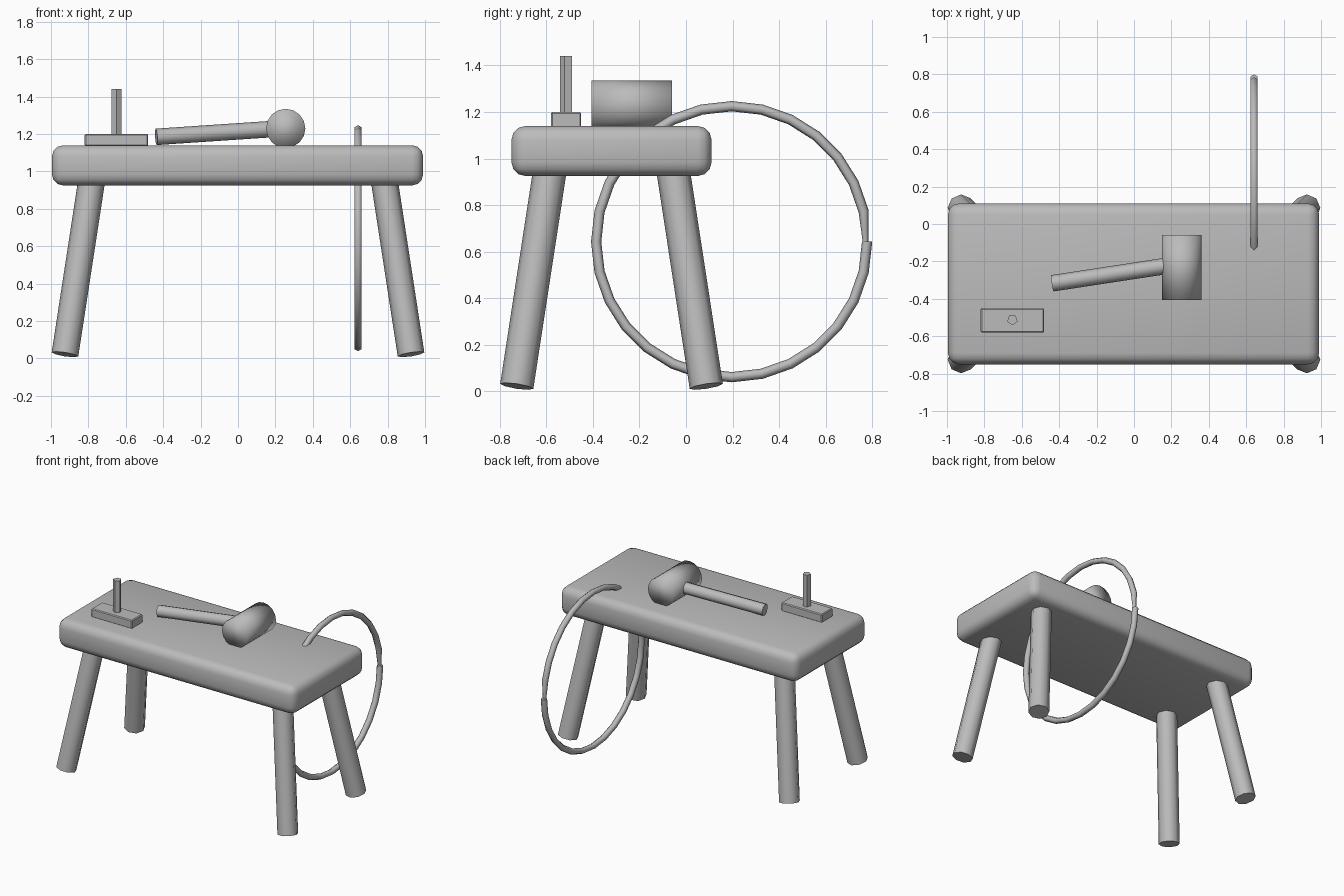
import bpy, bmesh, math
from mathutils import Vector

if "Cube" in bpy.data.objects:
    bpy.data.objects.remove(bpy.data.objects["Cube"])

grey = bpy.data.materials.new("plain_grey")
grey.diffuse_color = (0.5, 0.5, 0.5, 1)
grey.use_nodes = True
grey.node_tree.nodes["Principled BSDF"].inputs["Base Color"].default_value = grey.diffuse_color


def finish(obj, name, smooth=None):
    obj.name = name
    obj.data.materials.append(grey)
    if smooth is not None:
        bpy.ops.object.shade_smooth_by_angle(angle=math.radians(smooth))
    return obj


def box(name, lo, hi, bevel, segments, smooth=None):
    lo, hi = Vector(lo), Vector(hi)
    bpy.ops.mesh.primitive_cube_add(size=1, location=(lo + hi) / 2)
    obj = bpy.context.object
    obj.scale = hi - lo
    bpy.ops.object.transform_apply(location=False, rotation=False, scale=True)
    mod = obj.modifiers.new("rounding", 'BEVEL')
    mod.width, mod.segments = bevel, segments
    bpy.ops.object.modifier_apply(modifier=mod.name)
    return finish(obj, name, smooth)


def rod(name, a, b, radius, sides, smooth=None):
    a, b = Vector(a), Vector(b)
    bpy.ops.mesh.primitive_cylinder_add(vertices=sides, radius=radius,
                                        depth=(b - a).length, location=(a + b) / 2)
    obj = bpy.context.object
    obj.rotation_euler = (b - a).to_track_quat('Z', 'Y').to_euler()
    return finish(obj, name, smooth)


# Bench slab with softened edges
box("bench_top", (-0.995, -0.75, 0.925), (0.99, 0.11, 1.14), 0.06, 3, 60)

# Four splayed legs
for sx, side in ((-1, "left"), (1, "right")):
    for sy, end in ((-1, "front"), (1, "back")):
        foot = (sx * 0.925, -0.32 + sy * 0.407, 0.022)
        head = (sx * 0.775, -0.32 + sy * 0.257, 1.0)
        rod(f"{end}_{side}_leg", foot, head, 0.072, 8, 60)

# Small block holding an upright peg
box("peg_block", (-0.82, -0.58, 1.135), (-0.48, -0.45, 1.2), 0.006, 1)
rod("peg", (-0.65, -0.513, 1.19), (-0.65, -0.513, 1.44), 0.029, 5)

# Mallet lying on the bench
rod("mallet_head", (0.255, -0.405, 1.23), (0.255, -0.06, 1.23), 0.105, 16, 180)
rod("mallet_handle", (-0.437, -0.317, 1.185), (0.22, -0.217, 1.229), 0.044, 8, 60)

# Hoop passing through the bench: an open sweep pinched at its seam
N, SIDES = 28, 6
bm = bmesh.new()
rings = []
for i in range(N + 1):
    t = math.tau * i / N
    thick = 0.012 if i == 0 else 0.022
    radius = 0.575 if i == 0 else 0.582
    ring = []
    for k in range(SIDES):
        u = math.tau * k / SIDES
        r = radius + thick * math.cos(u)
        ring.append(bm.verts.new((0.642 + thick * math.sin(u),
                                  0.196 + r * math.cos(t), 0.643 + r * math.sin(t))))
    rings.append(ring)
for r0, r1 in zip(rings, rings[1:]):
    for k in range(SIDES):
        j = (k + 1) % SIDES
        bm.faces.new((r0[k], r0[j], r1[j], r1[k]))
bm.faces.new(rings[0])
bm.faces.new(rings[-1])
bmesh.ops.recalc_face_normals(bm, faces=bm.faces)
mesh = bpy.data.meshes.new("hoop")
bm.to_mesh(mesh)
bm.free()
hoop = bpy.data.objects.new("hoop", mesh)
bpy.context.collection.objects.link(hoop)
bpy.ops.object.select_all(action='DESELECT')
hoop.select_set(True)
bpy.context.view_layer.objects.active = hoop
finish(hoop, "hoop", 62)
